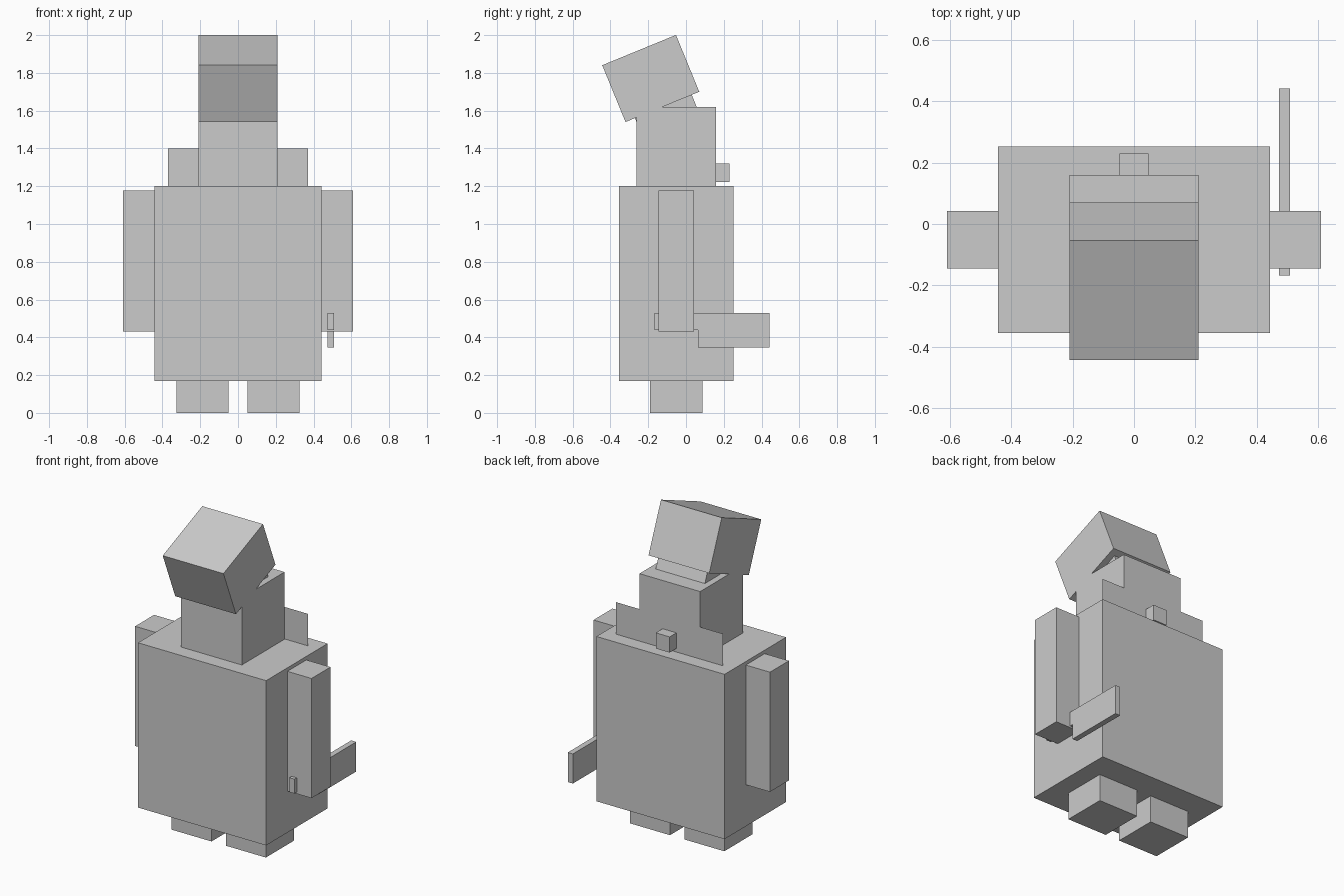
import bpy, bmesh, math
from mathutils import Matrix, Vector

if "Cube" in bpy.data.objects:
    bpy.data.objects.remove(bpy.data.objects["Cube"])

grey = bpy.data.materials.new("light grey")
grey.diffuse_color = (0.6, 0.6, 0.6, 1)
grey.use_nodes = True
grey.node_tree.nodes["Principled BSDF"].inputs["Base Color"].default_value = grey.diffuse_color


def finish(name, bm):
    bmesh.ops.recalc_face_normals(bm, faces=bm.faces)
    mesh = bpy.data.meshes.new(name)
    bm.to_mesh(mesh)
    bm.free()
    mesh.materials.append(grey)
    obj = bpy.data.objects.new(name, mesh)
    bpy.context.collection.objects.link(obj)
    return obj


def box(name, x, y, z):
    """Box from (min, max) ranges on each axis."""
    bm = bmesh.new()
    bmesh.ops.create_cube(bm, size=1)
    lo, hi = Vector((x[0], y[0], z[0])), Vector((x[1], y[1], z[1]))
    bmesh.ops.scale(bm, vec=hi - lo, verts=bm.verts)
    bmesh.ops.translate(bm, vec=(lo + hi) / 2, verts=bm.verts)
    return finish(name, bm)


# Body and chest
box("body", (-0.443, 0.443), (-0.355, 0.252), (0.17, 1.2))
box("chest", (-0.21, 0.21), (-0.262, 0.16), (1.2, 1.62))

# Arms and feet, mirrored left and right
for side, s in (("left", -1), ("right", 1)):
    box(side + "_arm", sorted((s * 0.443, s * 0.61)), (-0.145, 0.042), (0.43, 1.178))
    box(side + "_foot", sorted((s * 0.05, s * 0.326)), (-0.19, 0.087), (0, 0.17))

# Tilted head and neck, local origin at the middle of the head's underside
tilt = Matrix.Translation((0, -0.125, 1.62)) @ Matrix.Rotation(math.radians(22.3), 4, 'X')
box("head", (-0.21, 0.21), (-0.211, 0.211), (0, 0.325)).matrix_world = tilt
box("neck", (-0.17, 0.17), (-0.157, 0.168), (-0.09, 0)).matrix_world = tilt

# Thin collar sheet behind the chest, with a knob
bm = bmesh.new()
bm.faces.new([bm.verts.new((x, 0.163, z)) for x, z in
              ((-0.37, 1.2), (-0.37, 1.4), (0.37, 1.4), (0.37, 1.2))])
finish("collar", bm)
box("knob", (-0.048, 0.048), (0.16, 0.23), (1.222, 1.32))

# Blade with a narrower handle, held against the right arm
bm = bmesh.new()
face = bm.faces.new([bm.verts.new((0.473, y, z)) for y, z in
                     ((-0.168, 0.44), (0.063, 0.44), (0.063, 0.345),
                      (0.442, 0.345), (0.442, 0.53), (-0.168, 0.53))])
ext = bmesh.ops.extrude_face_region(bm, geom=[face], use_keep_orig=True)
bmesh.ops.translate(bm, vec=(0.035, 0, 0),
                    verts=[v for v in ext["geom"] if isinstance(v, bmesh.types.BMVert)])
finish("blade", bm)
